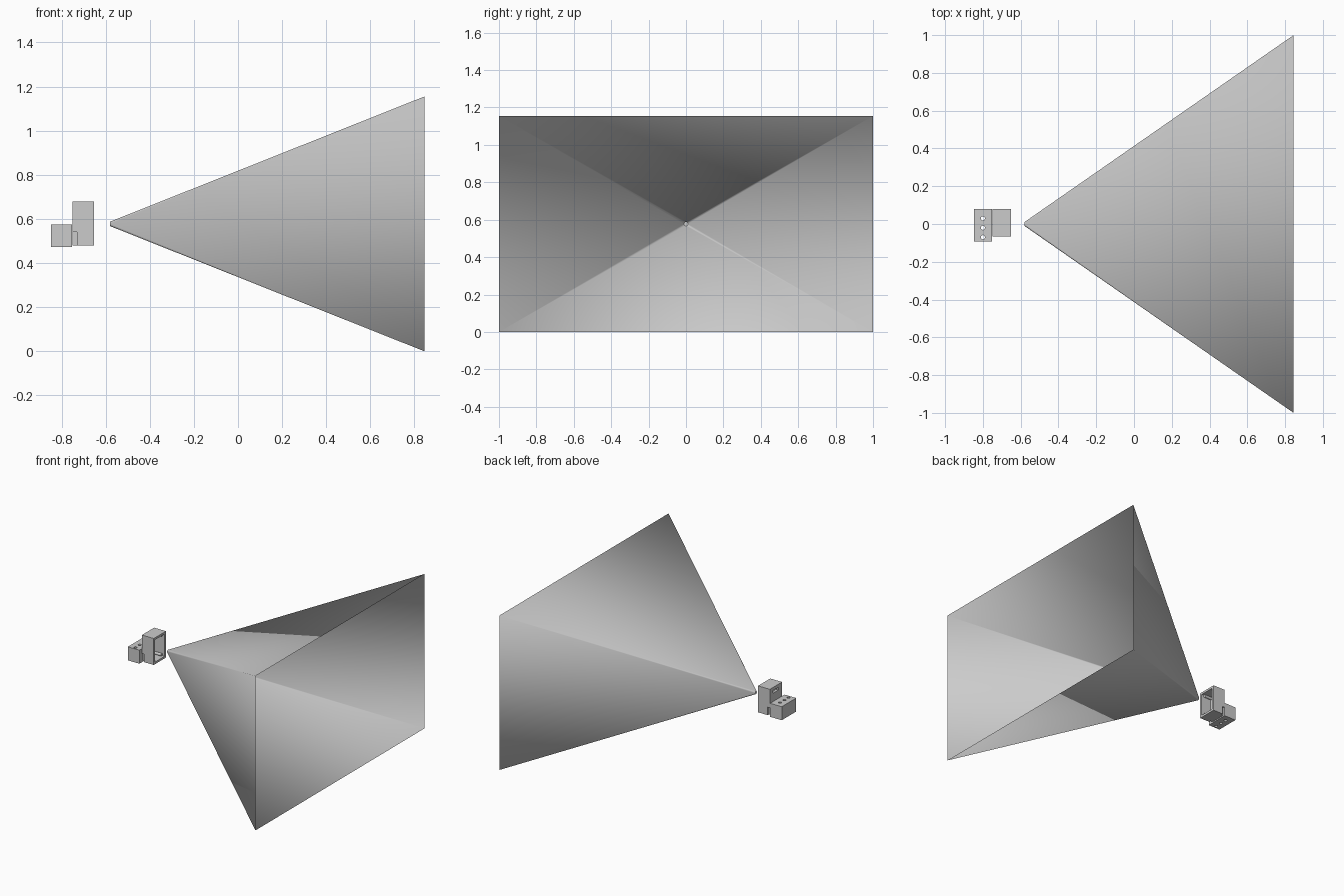
import bpy, bmesh, math

if "Cube" in bpy.data.objects:
    bpy.data.objects.remove(bpy.data.objects["Cube"])


def add_mesh(name, bm):
    bmesh.ops.recalc_face_normals(bm, faces=bm.faces)
    me = bpy.data.meshes.new(name)
    bm.to_mesh(me)
    bm.free()
    ob = bpy.data.objects.new(name, me)
    bpy.context.collection.objects.link(ob)
    return ob


def box(name, x, y, z):
    bm = bmesh.new()
    bmesh.ops.create_cube(bm, size=1)
    for v in bm.verts:
        for i, (lo, hi) in enumerate((x, y, z)):
            v.co[i] = (lo + hi) / 2 + v.co[i] * (hi - lo)
    return add_mesh(name, bm)


def rod(name, x, y, z, r, depth, axis='Z'):
    bm = bmesh.new()
    bmesh.ops.create_cone(bm, cap_ends=True, segments=24, radius1=r, radius2=r, depth=depth)
    ob = add_mesh(name, bm)
    ob.location = (x, y, z)
    if axis == 'X':
        ob.rotation_euler.y = math.pi / 2
    return ob


def cut(ob, cutters):
    bpy.context.view_layer.objects.active = ob
    for c in cutters:
        m = ob.modifiers.new("cut", 'BOOLEAN')
        m.operation = 'DIFFERENCE'
        m.solver = 'EXACT'
        m.object = c
        bpy.ops.object.modifier_apply(modifier=m.name)
        bpy.data.objects.remove(c)


def smooth(ob, degrees):
    for p in ob.data.polygons:
        p.use_smooth = True
    ob.data.set_sharp_from_angle(angle=math.radians(degrees))


# Field of view: open shell lofted from a small round lens to a rectangle
bm = bmesh.new()
cz, r, quarter = 0.5775, 0.01, 8
n = quarter * 4
ring = [bm.verts.new((-0.58, r * math.cos(i * math.tau / n), cz + r * math.sin(i * math.tau / n)))
        for i in range(n)]
corners = [bm.verts.new((0.845, sy, cz + sz * 0.5775))
           for sy, sz in ((1, 1), (-1, 1), (-1, -1), (1, -1))]
for q in range(4):
    for k in range(quarter):
        i = q * quarter + k
        bm.faces.new((ring[i], ring[(i + 1) % n], corners[q]))
    bm.faces.new((ring[(q + 1) * quarter % n], corners[(q + 1) % 4], corners[q]))
view_cone = add_mesh("view_cone", bm)
smooth(view_cone, 30)

# Mounting block with three vertical screw holes
mount = box("mount_block", (-0.848, -0.752), (-0.092, 0.079), (0.473, 0.574))
cut(mount, [rod("hole", -0.80, y, 0.52, 0.011, 0.3) for y in (0.03, -0.02, -0.07)])
smooth(mount, 30)

# Sensor housing: open towards the view cone, window in the back, notches below
housing = box("sensor_housing", (-0.75, -0.652), (-0.065, 0.079), (0.48, 0.678))
cut(housing, [
    box("cavity", (-0.73, -0.6), (-0.05, 0.064), (0.496, 0.662)),
    box("window", (-0.8, -0.7), (-0.02, 0.045), (0.635, 0.655)),
    box("notch", (-0.756, -0.731), (0.064, 0.1), (0.47, 0.54)),
    box("notch", (-0.756, -0.731), (-0.1, -0.05), (0.47, 0.54)),
])

# Corner screw posts inside the housing
for sy in (-0.04, 0.054):
    for z in (0.506, 0.652):
        smooth(rod("screw_post", -0.70, sy, z, 0.01, 0.06, 'X'), 30)
